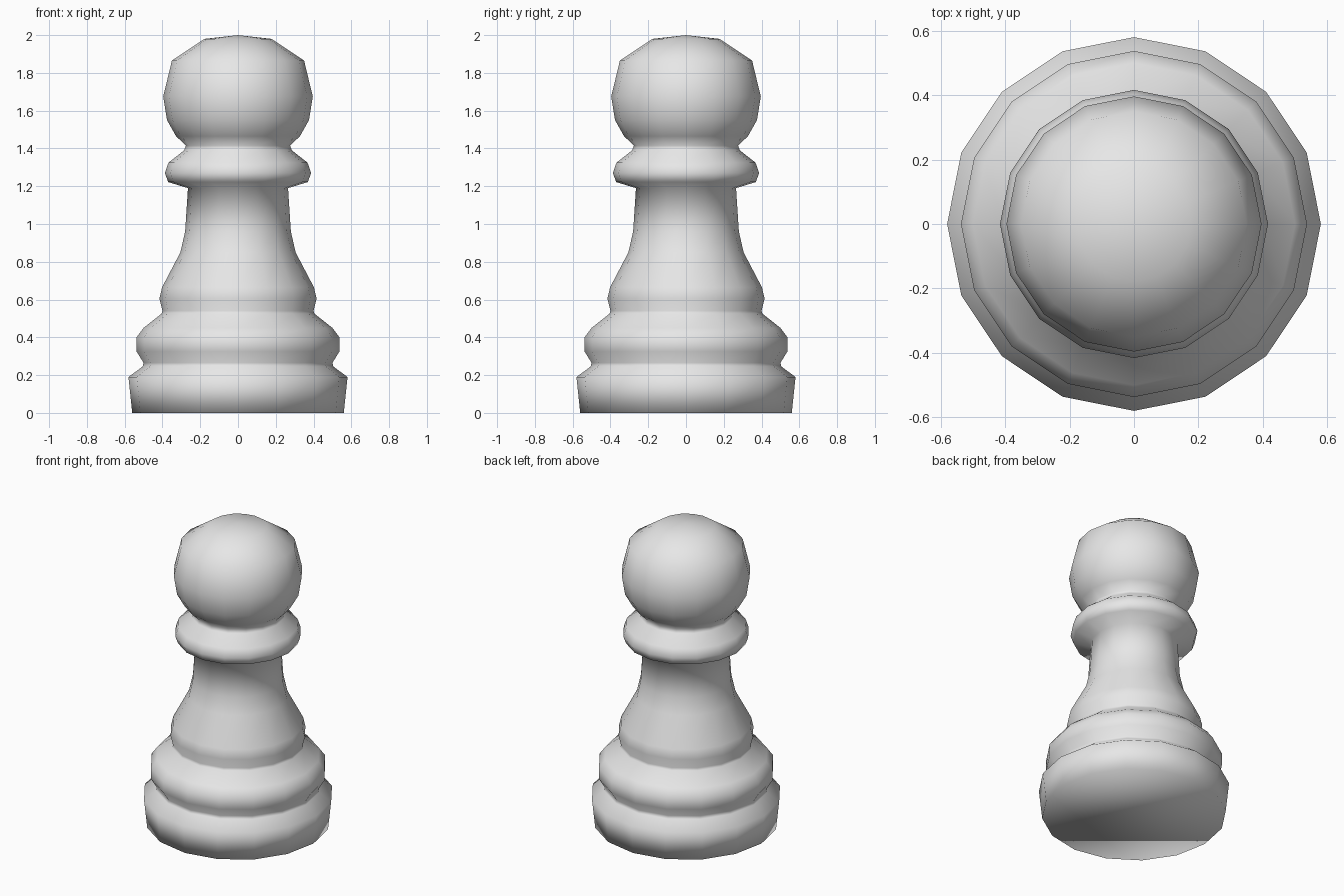
import bpy
import bmesh
from math import cos, sin, tau

SIDES = 16

cube = bpy.data.objects.get("Cube")
if cube:
    bpy.data.objects.remove(cube, do_unlink=True)

grey = bpy.data.materials.new("plain grey")
grey.use_nodes = True
grey.diffuse_color = (0.8, 0.8, 0.8, 1)
grey.node_tree.nodes["Principled BSDF"].inputs["Base Color"].default_value = (0.8, 0.8, 0.8, 1)

# Profile sections as (radius, height), bottom to top
foot = [(0.56, 0), (0.58, 0.19), (0.505, 0.245)]
lower_ring = [(0.5, 0.265), (0.537, 0.325), (0.537, 0.4), (0.5, 0.45), (0.405, 0.525)]
body = [(0.4, 0.54), (0.416, 0.605), (0.402, 0.665), (0.305, 0.85), (0.28, 0.96), (0.265, 1.19)]
collar = [(0.37, 1.222), (0.387, 1.27), (0.368, 1.325), (0.285, 1.39)]
head = [(0.276, 1.415), (0.328, 1.465), (0.376, 1.55), (0.396, 1.675), (0.35, 1.865), (0.178, 1.98)]


def lathe(name, profile, tip_height):
    """Turn a profile into a solid with a flat bottom and a pointed cap."""
    bm = bmesh.new()
    rings = [[bm.verts.new((r * cos(tau * i / SIDES), r * sin(tau * i / SIDES), z))
              for i in range(SIDES)] for r, z in profile]
    tip = bm.verts.new((0, 0, tip_height))
    bm.faces.new(reversed(rings[0]))
    for i in range(SIDES):
        j = (i + 1) % SIDES
        for low, high in zip(rings, rings[1:]):
            bm.faces.new((low[i], low[j], high[j], high[i]))
        bm.faces.new((rings[-1][i], rings[-1][j], tip))
    for face in bm.faces:
        face.smooth = True
    mesh = bpy.data.meshes.new(name)
    bm.to_mesh(mesh)
    bm.free()
    mesh.materials.append(grey)
    obj = bpy.data.objects.new(name, mesh)
    bpy.context.collection.objects.link(obj)
    return obj


# One continuous turned piece
lathe("pawn_body", foot + lower_ring + body + collar + head, 2.0)
